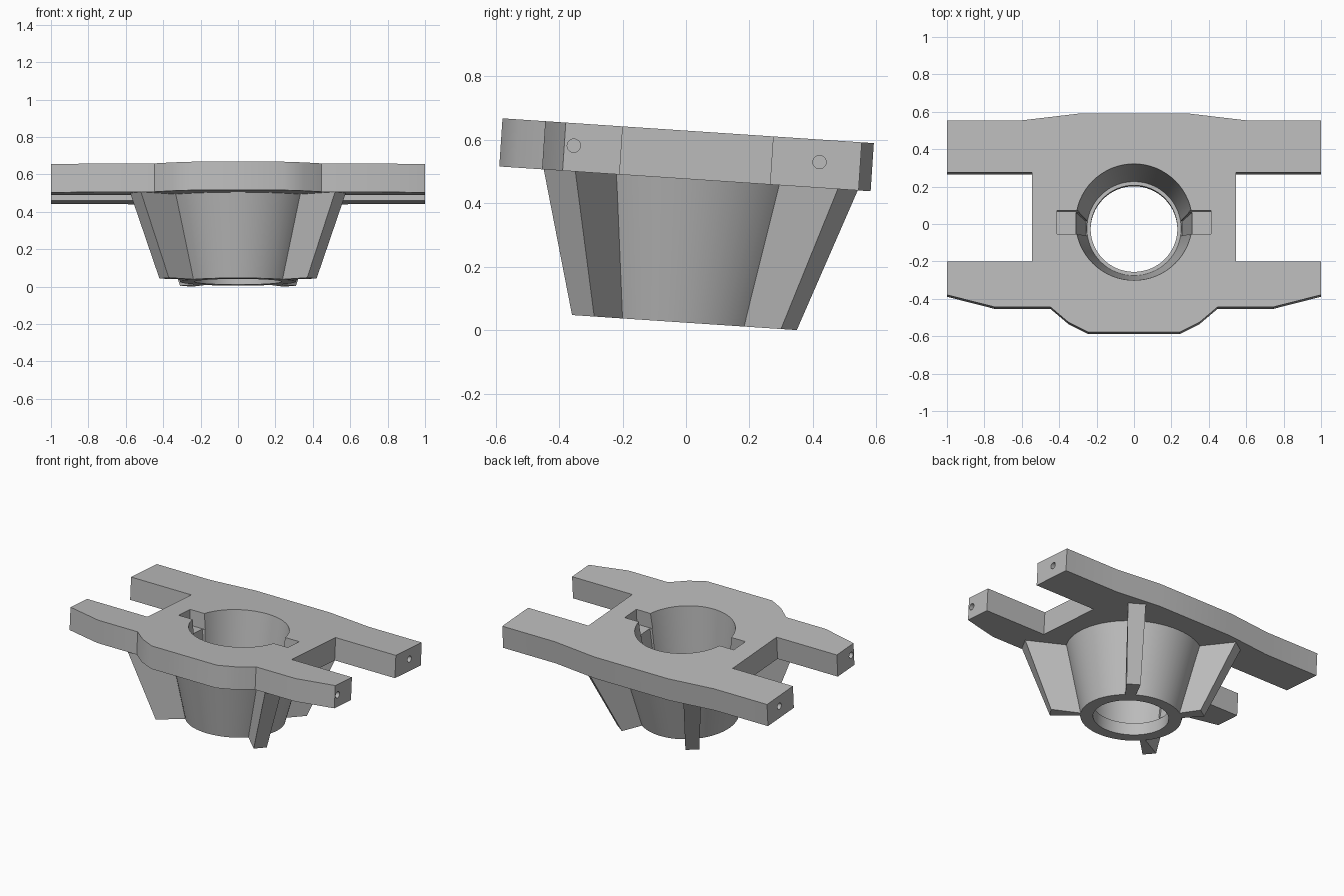
import bpy, bmesh, math
from mathutils import Matrix

cube = bpy.data.objects.get("Cube")
if cube:
    bpy.data.objects.remove(cube, do_unlink=True)

grey = bpy.data.materials.new("plain grey")
grey.use_nodes = True
colour = (0.5, 0.5, 0.5, 1)
grey.diffuse_color = colour
grey.node_tree.nodes["Principled BSDF"].inputs["Base Color"].default_value = colour

AXIS_Y = -0.03                      # centre line of the funnel
PLATE_LOW, PLATE_TOP = 0.452, 0.604
TILT = Matrix.Translation((0, 0, 0.0235)) @ Matrix.Rotation(math.radians(-3.82), 4, 'X')


def make(name, bm):
    bmesh.ops.recalc_face_normals(bm, faces=bm.faces)
    mesh = bpy.data.meshes.new(name)
    bm.to_mesh(mesh)
    bm.free()
    mesh.materials.append(grey)
    ob = bpy.data.objects.new(name, mesh)
    bpy.context.collection.objects.link(ob)
    return ob


def loft(name, rings):
    """Solid through a list of matching point rings, capped at both ends."""
    bm = bmesh.new()
    loops = [[bm.verts.new(p) for p in ring] for ring in rings]
    n = len(loops[0])
    for low, high in zip(loops, loops[1:]):
        for i in range(n):
            j = (i + 1) % n
            bm.faces.new((low[i], low[j], high[j], high[i]))
    bm.faces.new(loops[0])
    bm.faces.new(loops[-1])
    return make(name, bm)


def flat_ring(points, z, side=1):
    return [(x * side, y, z) for x, y in points]


def turned(name, profile, sides=64):
    turn = [2 * math.pi * i / sides for i in range(sides)]
    return loft(name, [[(r * math.cos(a), AXIS_Y + r * math.sin(a), z) for a in turn]
                       for r, z in profile])


def box_points(x0, x1, half, mid=0.0):
    return [(x0, mid - half), (x1, mid - half), (x1, mid + half), (x0, mid + half)]


def cut(ob, cutters):
    for c in cutters:
        mod = ob.modifiers.new("cut", 'BOOLEAN')
        mod.operation, mod.solver, mod.object = 'DIFFERENCE', 'EXACT', c
    bpy.context.view_layer.update()
    graph = bpy.context.evaluated_depsgraph_get()
    mesh = bpy.data.meshes.new_from_object(ob.evaluated_get(graph))
    ob.modifiers.clear()
    ob.data = mesh


# Plate: half outline mirrored into a twin-armed frame
half = [(0.28, 0.553), (0.6, 0.515), (1, 0.515), (1, 0.235), (0.545, 0.235),
        (0.545, -0.24), (1, -0.24), (1, -0.42), (0.745, -0.485), (0.447, -0.485),
        (0.35, -0.567), (0.245, -0.62)]
outline = half + [(-x, y) for x, y in reversed(half)]
plate = loft("plate", [flat_ring(outline, PLATE_LOW), flat_ring(outline, PLATE_TOP)])

# Funnel body under the plate
funnel = turned("funnel", [(0.31, 0), (0.423, 0.47)])

# Cutters: stepped bore, side slots, tapering grooves and arm end holes
bore = turned("bore_cutter", [(0.232, -0.1), (0.232, 0.08), (0.252, 0.08),
                              (0.312, PLATE_TOP), (0.312, 0.7)])
slots, grooves, pins = [], [], []
for side in (1, -1):
    slot = box_points(0.15, 0.412, 0.063, AXIS_Y)
    slots.append(loft("slot_cutter", [flat_ring(slot, 0.5, side), flat_ring(slot, 0.7, side)]))
    grooves.append(loft("groove_cutter", [
        flat_ring(box_points(0.15, 0.26, 0.04, AXIS_Y), 0.1, side),
        flat_ring(box_points(0.15, 0.315, 0.06, AXIS_Y), 0.53, side)]))
    for y in (-0.39, 0.386):
        turn = [2 * math.pi * i / 24 for i in range(24)]
        pins.append(loft("hole_cutter", [
            [(side * x, y + 0.021 * math.cos(a), 0.533 + 0.021 * math.sin(a)) for a in turn]
            for x in (0.8, 1.1)]))
cut(plate, [bore] + slots + grooves + pins)
cut(funnel, [bore] + grooves)
for c in [bore] + slots + grooves + pins:
    bpy.data.objects.remove(c, do_unlink=True)

# Four slanted ribs: foot and head sections, outer pair then inner pair
front_foot = [(0.37, -0.36), (0.42, -0.29), (0.24, -0.19), (0.22, -0.21)]
front_head = [(0.52, -0.48), (0.577, -0.38), (0.33, -0.235), (0.31, -0.26)]
back_foot = [(0.31, 0.3), (0.24, 0.35), (0.16, 0.2), (0.21, 0.165)]
back_head = [(0.45, 0.45), (0.36, 0.513), (0.21, 0.275), (0.27, 0.23)]
parts = [plate, funnel]
for side, label in ((1, "left"), (-1, "right")):
    for place, foot, head in (("front", front_foot, front_head), ("back", back_foot, back_head)):
        parts.append(loft(f"{place}_{label}_rib", [flat_ring(foot, 0, side),
                                                   flat_ring(head, PLATE_LOW + 0.002, side)]))

# Lean the whole bracket and shade it
bpy.ops.object.select_all(action='DESELECT')
for ob in parts:
    ob.data.transform(TILT)
    ob.select_set(True)
bpy.context.view_layer.objects.active = plate
bpy.ops.object.shade_smooth_by_angle(angle=math.radians(30))
